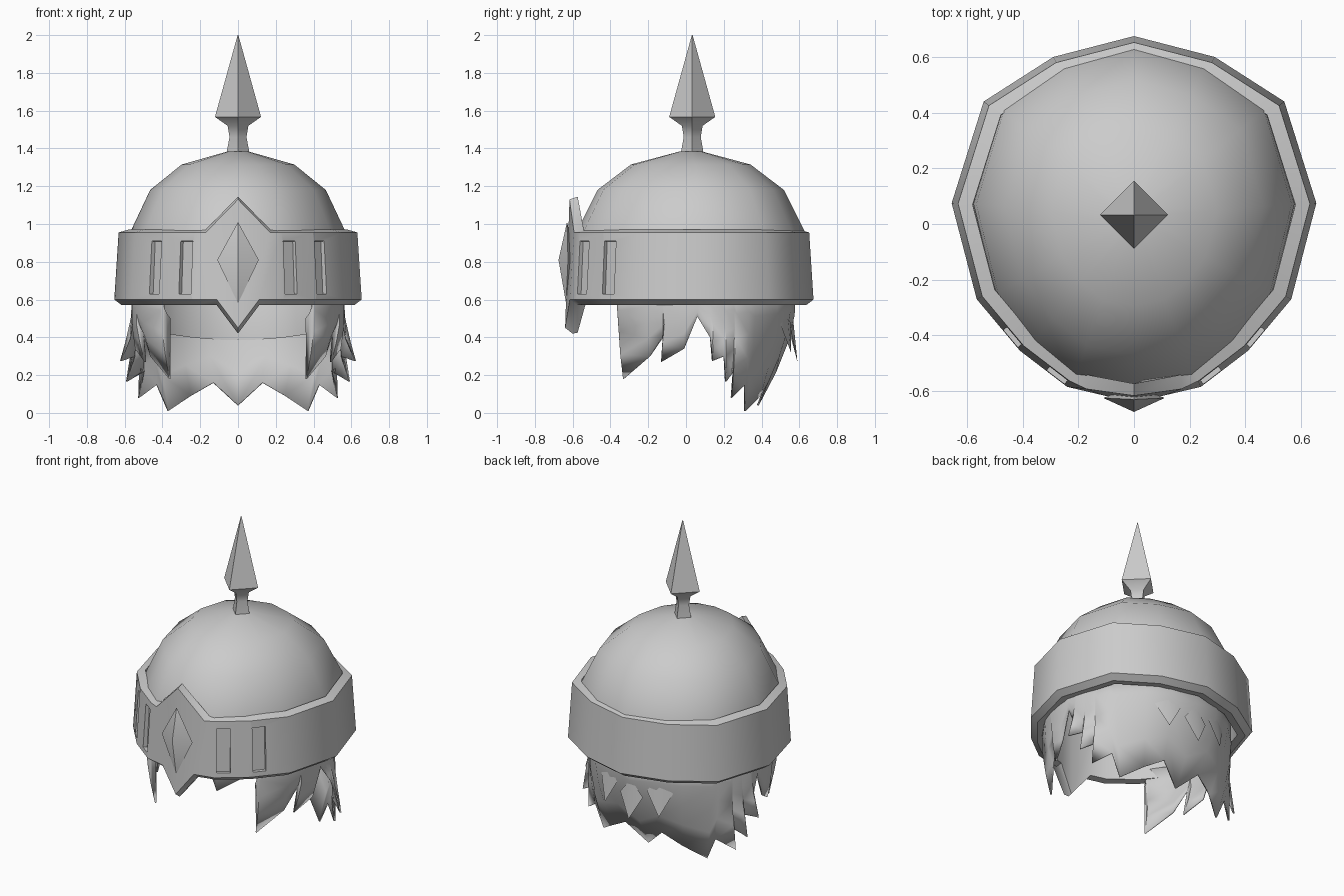
import bpy
import math
from mathutils import Vector, Matrix

if "Cube" in bpy.data.objects:
    bpy.data.objects.remove(bpy.data.objects["Cube"])

GREY = (0.6, 0.6, 0.6, 1)
mat = bpy.data.materials.new("plain grey")
mat.use_nodes = True
mat.diffuse_color = GREY
mat.node_tree.nodes["Principled BSDF"].inputs["Base Color"].default_value = GREY
CY = 0.025  # helmet axis in y


def build(name, verts, faces, smooth, outward=True):
    me = bpy.data.meshes.new(name)
    me.from_pydata(verts, [], faces)
    me.materials.append(mat)
    ob = bpy.data.objects.new(name, me)
    bpy.context.collection.objects.link(ob)
    bpy.ops.object.select_all(action="DESELECT")
    ob.select_set(True)
    bpy.context.view_layer.objects.active = ob
    if outward:
        bpy.ops.object.mode_set(mode="EDIT")
        bpy.ops.mesh.select_all(action="SELECT")
        bpy.ops.mesh.normals_make_consistent(inside=False)
        bpy.ops.object.mode_set(mode="OBJECT")
    bpy.ops.object.shade_smooth_by_angle(angle=math.radians(smooth))
    return ob


def grid_faces(rows, cols, wrap_rows=False, wrap_cols=True):
    faces = []
    for r in range(rows if wrap_rows else rows - 1):
        for c in range(cols if wrap_cols else cols - 1):
            r2, c2 = (r + 1) % rows, (c + 1) % cols
            faces.append((r * cols + c, r * cols + c2, r2 * cols + c2, r2 * cols + c))
    return faces


def mirrored(half):
    return half + [(-p[0], *p[1:]) for p in reversed(half[1:-1])]


def apply(ob, kind, **settings):
    mod = ob.modifiers.new(kind.title(), kind)
    for key, value in settings.items():
        setattr(mod, key, value)
    bpy.context.view_layer.objects.active = ob
    bpy.ops.object.modifier_apply(modifier=mod.name)


# Headband: plan outline with pointed brow plate at the front (x, y, low, high)
LOW, HIGH = 0.57, 0.97
side = [(x, y, LOW, HIGH) for x, y in
        [(0.24, -0.585), (0.41, -0.455), (0.565, -0.27), (0.655, 0.075),
         (0.54, 0.44), (0.29, 0.6), (0, 0.675)]]
outline = mirrored([(0, -0.64, 0.42, 1.145), (0.14, -0.615, LOW, HIGH)] + side)
section = [(0.94, 0, 0), (1, 0, 0.03), (0.965, 1, -0.015), (0.885, 1, 0), (0.87, 0, 0.005)]
verts = []
for scale, top, dz in section:
    for x, y, low, high in outline:
        kink = abs(x) == 0.14
        px = x * (1.22 if top else 0.8) if kink else x * scale
        depth = max(scale, 0.9) if x == 0 and y < 0 else scale
        verts.append((px, CY + (y - CY) * depth, (high if top else low) + dz))
band = build("headband", verts, grid_faces(len(section), len(outline), True), 42)

# Shallow slots sunk into the band beside the brow plate, leaning with its wall
for sx in (-1, 1):
    for x, y, nx, ny in ((0.285, -0.555, 0.61, -0.79), (0.447, -0.415, 0.77, -0.64)):
        bpy.ops.mesh.primitive_cube_add(size=1)
        cutter = bpy.context.object
        turn = Matrix.Rotation(math.atan2(nx * sx, -ny), 4, "Z") @ Matrix.Rotation(-0.05, 4, "X")
        cutter.matrix_world = (Matrix.Translation((sx * x, y, 0.77)) @ turn
                               @ Matrix.Diagonal((0.08, 0.075, 0.28, 1)))
        bpy.context.view_layer.update()
        apply(band, "BOOLEAN", operation="DIFFERENCE", object=cutter, solver="EXACT")
        bpy.data.objects.remove(cutter)

# Brow gem: shallow ridged lozenge on the plate
build("brow_gem",
      [(0, -0.63, 1.01), (0.11, -0.625, 0.81), (0, -0.635, 0.58), (-0.11, -0.625, 0.81),
       (0, -0.675, 0.81), (0, -0.58, 0.81)],
      [(i, (i + 1) % 4, apex) for i in range(4) for apex in (4, 5)], 32)

# Dome, following the plan of the band but a little longer front to back
plan = mirrored([(0, -0.625, 0, 0)] + side)
levels = [(0.88, 0.9), (0.865, 0.965), (0.71, 1.18), (0.455, 1.315), (0.09, 1.383)]
verts = [(x * s, CY + (y - CY) * s * 1.07, z) for s, z in levels for x, y, _, _ in plan]
n = len(plan)
faces = grid_faces(len(levels), n) + [tuple(range((len(levels) - 1) * n, len(levels) * n))]
build("dome", verts, faces, 50)

# Spike: four-sided neck and point
levels = [(0.06, 1.36), (0.058, 1.39), (0.045, 1.46), (0.055, 1.52), (0.122, 1.567), (0.002, 2)]
verts = [(r * math.cos(a * math.pi / 2), 0.033 + r * math.sin(a * math.pi / 2), z)
         for r, z in levels for a in range(4)]
build("spike", verts, grid_faces(len(levels), 4) + [(0, 1, 2, 3), (20, 21, 22, 23)], 40)

# Hair: jagged lower edge of one half, front lock to nape
edge = [(0.36, -0.33, 0.5), (0.36, -0.33, 0.18), (0.46, -0.19, 0.3), (0.5, -0.11, 0.42),
        (0.49, -0.13, 0.27), (0.54, -0.01, 0.34), (0.55, 0.06, 0.51), (0.57, 0.13, 0.4),
        (0.62, 0.14, 0.275), (0.55, 0.2, 0.3), (0.59, 0.21, 0.165), (0.5, 0.25, 0.22),
        (0.525, 0.24, 0.08), (0.43, 0.31, 0.15), (0.37, 0.31, 0.01), (0.25, 0.39, 0.09),
        (0.13, 0.43, 0.16), (0, 0.38, 0.04)]


def ring(angle, z, r=0.565):
    return Vector((r * math.cos(angle), CY + r * math.sin(angle), z))


angles = []
for x, y, z in edge:
    a = math.atan2(y - CY, x)
    angles.append(max(a, angles[-1] + 0.03) if angles else a)
angles[-1] = math.pi / 2
STEPS = 5
verts = []
for i in range(STEPS):
    t = i / (STEPS - 1)
    for a, tip in zip(angles, edge):
        tip = Vector(tip)
        start, bend = ring(a, 0.64, 0.55), ring(a, 0.4 + tip.z * 0.3, 0.57)
        verts.append(start * (1 - t) ** 2 + bend * 2 * t * (1 - t) + tip * t * t)
hair = build("hair", verts, grid_faces(STEPS, len(edge), wrap_cols=False), 50, False)
apply(hair, "MIRROR", use_clip=True)
apply(hair, "SOLIDIFY", thickness=0.01, offset=0)

# Loose tufts breaking out of the back of the hair, tips down
for name, deg, z in (("left", 70, 0.47), ("middle", 90, 0.42), ("right", 110, 0.47)):
    a = math.radians(deg)
    build(f"hair_tuft_{name}",
          [ring(a - 0.15, z, 0.54), ring(a + 0.15, z, 0.54), ring(a, z + 0.1, 0.54),
           ring(a, z - 0.15, 0.565), ring(a, z, 0.525)],
          [(0, 3, 2), (3, 1, 2), (0, 2, 4), (2, 1, 4), (0, 4, 3), (4, 1, 3)], 40)

# Inner lining behind the nape hair, open at the front
COLS = 15
verts = []
for r, z in ((0.545, 0.65), (0.51, 0.56), (0.5, 0.385)):
    for k in range(COLS):
        a = math.radians(20 + 140 * k / (COLS - 1))
        verts.append(ring(a, z + 0.06 * math.cos(a) ** 2, r))
build("hair_lining", verts, grid_faces(3, COLS, wrap_cols=False), 50, False)
